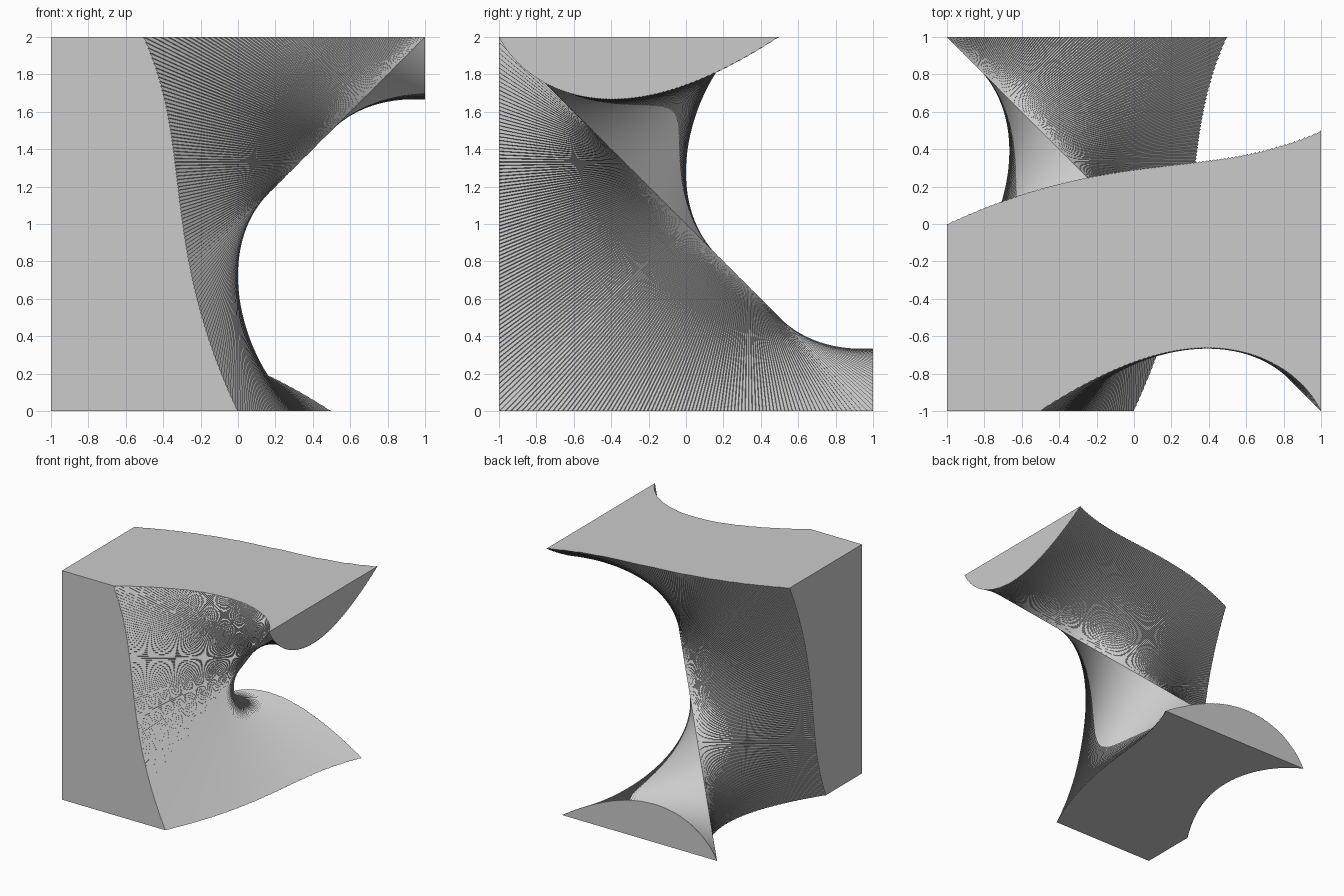
import bpy, bmesh
from math import cos, sin, pi, sqrt
from mathutils import Vector

if "Cube" in bpy.data.objects:
    bpy.data.objects.remove(bpy.data.objects["Cube"], do_unlink=True)

STEPS = 360      # slices along the cube's body diagonal
ARC = 8          # segments across the 120 degree wedge
REACH = 2.4      # wedge radius, well outside the cube
LIFT = Vector((0, 0, 1))

# Frame around the body diagonal
axis = Vector((1, -1, 1))
e1 = Vector((0, -1, -1)) / sqrt(2)
e2 = Vector((-2, -1, 1)) / sqrt(6)

grey = bpy.data.materials.new("plain grey")
grey.use_nodes = True
colour = (0.6, 0.6, 0.6, 1)
grey.diffuse_color = colour
grey.node_tree.nodes["Principled BSDF"].inputs["Base Color"].default_value = colour


def make_object(name, bm):
    bmesh.ops.recalc_face_normals(bm, faces=bm.faces)
    mesh = bpy.data.meshes.new(name)
    bm.to_mesh(mesh)
    bm.free()
    mesh.materials.append(grey)
    obj = bpy.data.objects.new(name, mesh)
    bpy.context.collection.objects.link(obj)
    return obj


# Twisted wedge: a third of a disc turning once while it runs along the diagonal
bm = bmesh.new()
rings = []
for i in range(-4, STEPS + 5):
    t = 2 * i / STEPS - 1
    ring = [bm.verts.new(axis * t + LIFT)]
    for k in range(ARC + 1):
        a = pi * t + 2 * pi / 3 * k / ARC
        ring.append(bm.verts.new(axis * t + LIFT + (e1 * cos(a) + e2 * sin(a)) * REACH))
    rings.append(ring)
for low, high in zip(rings, rings[1:]):
    for k in range(len(low)):
        n = (k + 1) % len(low)
        bm.faces.new((low[k], low[n], high[n]))
        bm.faces.new((low[k], high[n], high[k]))
bm.faces.new(rings[0])
bm.faces.new(rings[-1])
wedge = make_object("twisted_wedge_cutter", bm)
wedge.hide_render = True
wedge.hide_set(True)

# Cube cut down to the part inside the wedge
bm = bmesh.new()
bmesh.ops.create_cube(bm, size=2)
bmesh.ops.translate(bm, vec=LIFT, verts=bm.verts)
piece = make_object("twisted_cube_third", bm)
cut = piece.modifiers.new("wedge", "BOOLEAN")
cut.operation = "INTERSECT"
cut.solver = "EXACT"
cut.object = wedge

# Bake the cut and drop the helper
depsgraph = bpy.context.evaluated_depsgraph_get()
piece.data = bpy.data.meshes.new_from_object(piece.evaluated_get(depsgraph))
piece.modifiers.clear()
bpy.data.objects.remove(wedge, do_unlink=True)
